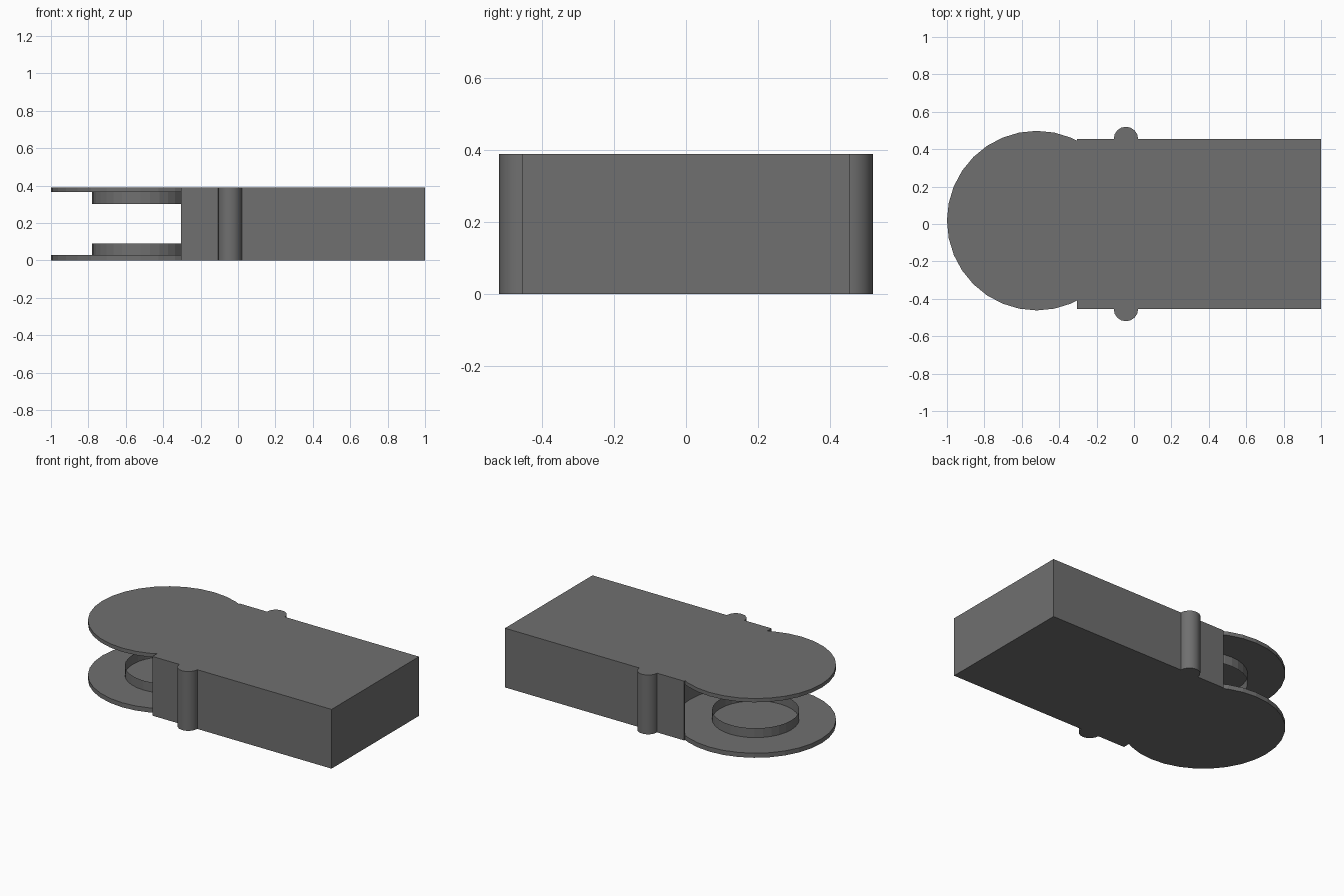
import bpy, bmesh
from math import cos, sin, pi

if "Cube" in bpy.data.objects:
    bpy.data.objects.remove(bpy.data.objects["Cube"])

H = 0.39                        # overall height
CX, CY, R = -0.52, 0.018, 0.48  # hinge axis and plate radius
END, HALF = -0.305, 0.455       # body end and half width
SLOT = (0.03, 0.365)            # gap between the hinge plates

grey = bpy.data.materials.new("dark_grey")
grey.diffuse_color = (0.16, 0.16, 0.16, 1)
grey.use_nodes = True
grey.node_tree.nodes["Principled BSDF"].inputs["Base Color"].default_value = grey.diffuse_color


def prism(name, outline, z0, z1, capped=True):
    """Extrude a flat outline between two heights."""
    bm = bmesh.new()
    low = [bm.verts.new((x, y, z0)) for x, y in outline]
    high = [bm.verts.new((x, y, z1)) for x, y in outline]
    n = len(outline)
    for i in range(n):
        j = (i + 1) % n
        bm.faces.new((low[i], low[j], high[j], high[i]))
    if capped:
        bm.faces.new(low[::-1])
        bm.faces.new(high)
    bmesh.ops.recalc_face_normals(bm, faces=bm.faces)
    mesh = bpy.data.meshes.new(name)
    bm.to_mesh(mesh)
    bm.free()
    mesh.materials.append(grey)
    obj = bpy.data.objects.new(name, mesh)
    bpy.context.collection.objects.link(obj)
    return obj


def circle(cx, cy, r, n):
    return [(cx + r * cos(2 * pi * i / n), cy + r * sin(2 * pi * i / n)) for i in range(n)]


def combine(obj, helper, operation):
    mod = obj.modifiers.new(helper.name, 'BOOLEAN')
    mod.operation = operation
    mod.solver = 'EXACT'
    mod.object = helper
    helper.hide_render = True
    helper.display_type = 'WIRE'


def smooth(obj):
    bpy.ops.object.select_all(action='DESELECT')
    obj.select_set(True)
    bpy.context.view_layer.objects.active = obj
    bpy.ops.object.shade_smooth_by_angle(angle=pi / 6)


# Block body with a round knuckle, slotted into two hinge plates
body = prism("body", [(END, -HALF), (1, -HALF), (1, HALF), (END, HALF)], 0, H)
combine(body, prism("knuckle_helper", circle(CX, CY, R, 32), 0, H), 'UNION')
combine(body, prism("slot_cutter", circle(CX, CY, R + 0.001, 32), *SLOT), 'DIFFERENCE')

# Thin open collars on the inner sides of the plates
for name, z0, z1 in (("lower_collar", SLOT[0], 0.092), ("upper_collar", 0.303, SLOT[1])):
    prism(name, circle(CX, CY, 0.26, 32), z0, z1, capped=False)

# Side ribs
for name, s in (("front_rib", -1), ("back_rib", 1)):
    smooth(prism(name, circle(-0.043, s * HALF, 0.065, 16), 0, H))
